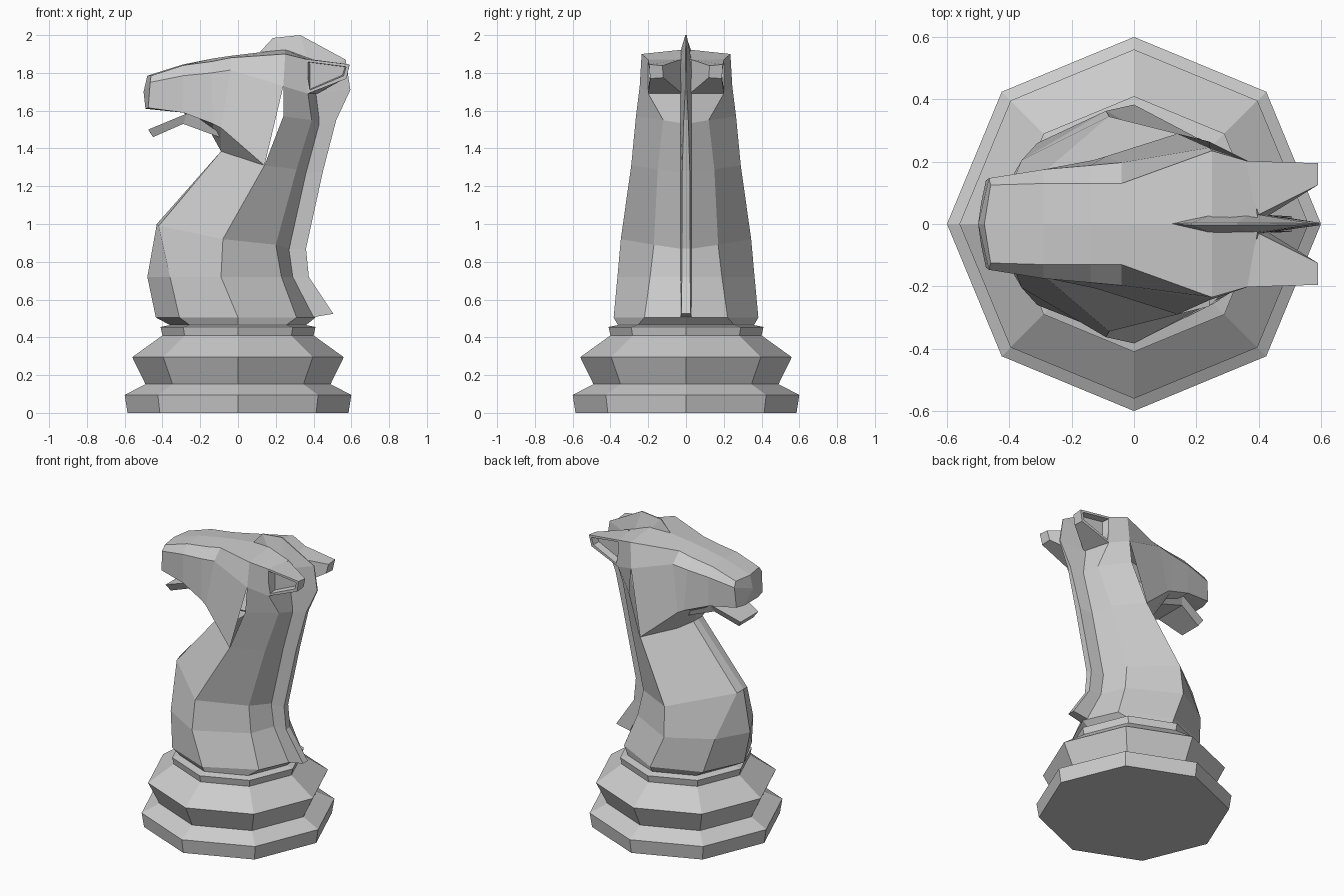
import bpy, bmesh
from math import cos, sin, pi


def add_object(name, bm):
    bmesh.ops.remove_doubles(bm, verts=bm.verts, dist=0.0005)
    bmesh.ops.recalc_face_normals(bm, faces=bm.faces)
    me = bpy.data.meshes.new(name)
    bm.to_mesh(me)
    bm.free()
    ob = bpy.data.objects.new(name, me)
    bpy.context.collection.objects.link(ob)
    return ob


def skin(bm, rows):
    """Bridge rows of points on one half and mirror them across y = 0."""
    for s in (1, -1):
        v = [[bm.verts.new((x, s * y, z)) for x, y, z in r] for r in rows]
        for a, b in zip(v, v[1:]):
            for i in range(len(a) - 1):
                q = (a[i], a[i + 1], b[i + 1], b[i])
                bm.faces.new(q if s > 0 else q[::-1])


# Octagonal turned base
profile = [(0, 0), (.585, 0), (.6, .095), (.49, .152), (.56, .295),
           (.40, .41), (.41, .455), (.36, .465), (0, .465)]
bm = bmesh.new()
skin(bm, [[(r * cos(i * pi / 4), r * sin(i * pi / 4), z) for i in range(5)]
          for r, z in profile])
add_object("base", bm)

# Neck and head body
bm = bmesh.new()
# chest: centre, corner, side
skin(bm, [
    [(-.36, 0, .465), (-.255, .255, .465), (0, .36, .465)],
    [(-.435, 0, .505), (-.31, .26, .505), (0, .383, .505)],
    [(-.48, 0, .72), (-.36, .205, .72), (-.09, .363, .72)],
    [(-.43, 0, 1.0), (-.42, .055, .99), (-.08, .345, .92)],
    [(-.09, 0, 1.385), (-.09, .05, 1.385), (.14, .29, 1.31)],
])
# nape: side, corner, centre
skin(bm, [
    [(0, .36, .465), (.255, .255, .465), (.36, 0, .465)],
    [(0, .383, .505), (.31, .22, .505), (.41, 0, .505)],
    [(-.09, .363, .72), (.23, .19, .72), (.30, 0, .72)],
    [(-.08, .345, .92), (.20, .17, .89), (.28, 0, .865)],
    [(.14, .29, 1.31), (.31, .15, 1.29), (.37, 0, 1.27)],
    [(.24, .265, 1.57), (.39, .12, 1.55), (.44, 0, 1.53)],
    [(.24, .245, 1.73), (.37, .2, 1.69), (.42, 0, 1.69)],
    [(.25, .235, 1.90), (.37, .2, 1.87), (.40, 0, 1.87)],
    [(.25, 0, 1.925), (.40, 0, 1.87), (.40, 0, 1.87)],
])
# head: crown centre, crown edge, brow crease, cheek, under edge, under centre
skin(bm, [
    [(-.50, 0, 1.70)] * 6,
    [(-.48, 0, 1.785), (-.46, .125, 1.785), (-.465, .147, 1.75),
     (-.475, .14, 1.615), (-.49, .07, 1.61), (-.49, 0, 1.61)],
    [(-.29, 0, 1.845), (-.29, .13, 1.84), (-.29, .175, 1.785),
     (-.29, .172, 1.59), (-.29, .08, 1.59), (-.29, 0, 1.59)],
    [(-.14, 0, 1.875), (-.14, .13, 1.86), (-.14, .188, 1.80),
     (-.13, .205, 1.53), (-.14, .06, 1.475), (-.14, 0, 1.475)],
    [(-.04, 0, 1.89), (-.04, .13, 1.88), (-.04, .197, 1.815),
     (-.09, .217, 1.51), (-.09, .05, 1.385), (-.09, 0, 1.385)],
    [(.25, 0, 1.925), (.25, .235, 1.90), (.24, .245, 1.73),
     (.14, .29, 1.31), (-.02, .12, 1.34), (-.02, 0, 1.34)],
])
add_object("neck_and_head", bm)

# Lower jaw
bm = bmesh.new()
jaw = [[(-.12, 1.57), (-.10, 1.46), .17], [(-.27, 1.585), (-.29, 1.53), .14],
       [(-.475, 1.50), (-.45, 1.46), .095]]
rows = [[(t[0], 0, t[1]), (t[0], w, t[1]), (b[0], w * .8, b[1]), (b[0], 0, b[1])]
        for t, b, w in jaw]
skin(bm, rows + [[(-.463, 0, 1.48)] * 4])
add_object("lower_jaw", bm)

# Ears with a sunken outer face
for side, s in (("left", 1), ("right", -1)):
    bm = bmesh.new()
    root = [(.34, .203, 1.875), (.37, .2, 1.69), (.42, .02, 1.69), (.40, .03, 1.87)]
    tip = [(.59, .195, 1.845), (.575, .19, 1.77), (.575, .12, 1.775), (.59, .125, 1.838)]
    a, b = [[bm.verts.new((x, s * y, z)) for x, y, z in ring] for ring in (root, tip)]
    faces = [bm.faces.new((a[i], a[(i + 1) % 4], b[(i + 1) % 4], b[i])) for i in range(4)]
    bm.faces.new(b)
    bmesh.ops.recalc_face_normals(bm, faces=bm.faces)
    if faces[0].normal.y * s < 0:
        bmesh.ops.reverse_faces(bm, faces=bm.faces)
    bmesh.ops.inset_individual(bm, faces=[faces[0]], thickness=.022)
    bmesh.ops.inset_individual(bm, faces=[faces[0]], thickness=.004, depth=-.05)
    add_object("ear_" + side, bm)

# Mane crest: ridge point, base point, ridge half width
mane = [((.12, 1.915), (.12, 1.90), 0), ((.185, 1.985), (.25, 1.91), .004),
        ((.33, 2.0), (.37, 1.86), .004), ((.57, 1.87), (.40, 1.82), .002),
        ((.595, 1.71), (.41, 1.69), .004), ((.52, 1.55), (.43, 1.53), .012),
        ((.45, 1.28), (.36, 1.27), .02), ((.36, .87), (.27, .865), .022),
        ((.375, .72), (.29, .72), .022), ((.505, .525), (.40, .507), .025)]
bm = bmesh.new()
rows = [[(r[0], 0, r[1]), (r[0], w, r[1]), (b[0], .03 if w else 0, b[1]), (b[0], 0, b[1])]
        for r, b, w in mane]
skin(bm, rows + [[(.40, 0, .507)] * 4])
add_object("mane", bm)
